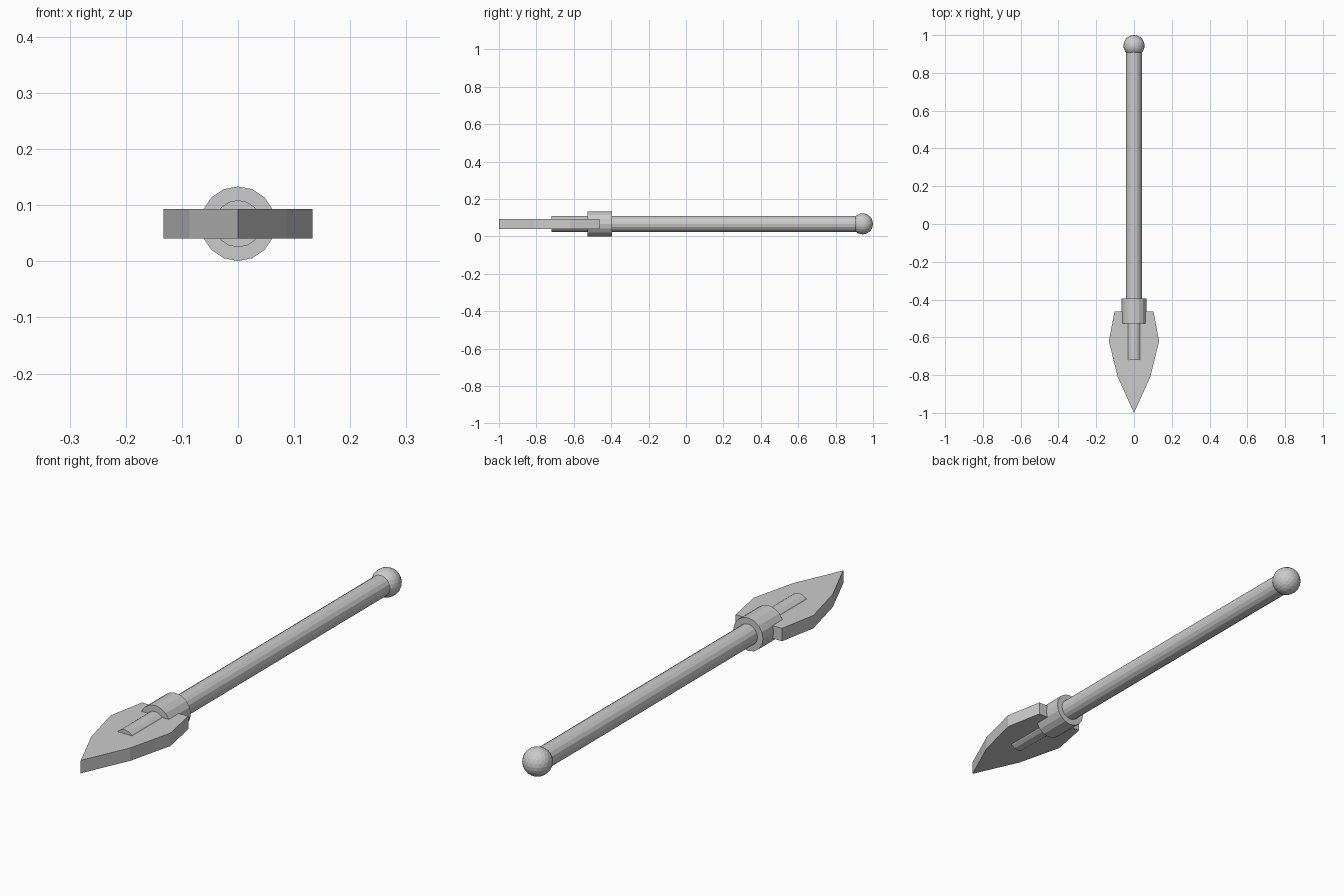
import bpy, bmesh, math

if "Cube" in bpy.data.objects:
    bpy.data.objects.remove(bpy.data.objects["Cube"])

AXIS_Z = 0.067  # height of the spear's centre line

grey = bpy.data.materials.new("plain grey")
grey.diffuse_color = (0.6, 0.6, 0.6, 1)
grey.use_nodes = True
grey.node_tree.nodes["Principled BSDF"].inputs["Base Color"].default_value = grey.diffuse_color


def rod(name, radius, y0, y1):
    """16-sided flat-faced cylinder lying along y."""
    bpy.ops.mesh.primitive_cylinder_add(
        vertices=16, radius=radius, depth=y1 - y0,
        location=(0, (y0 + y1) / 2, AXIS_Z), rotation=(math.pi / 2, 0, 0))
    obj = bpy.context.object
    obj.name = name
    obj.data.materials.append(grey)


# Shaft, running on into the blade as a central ridge
rod("shaft", 0.042, -0.72, 0.94)

# Collar where blade and shaft meet
rod("collar", 0.0665, -0.527, -0.395)

# Faceted ball at the butt end
bpy.ops.mesh.primitive_ico_sphere_add(
    subdivisions=3, radius=0.056, location=(0, 0.944, AXIS_Z))
ball = bpy.context.object
ball.name = "butt_ball"
ball.data.materials.append(grey)

# Leaf-shaped blade: mirrored half outline, extruded upwards
half = [(0.086, -0.81), (0.133, -0.62), (0.103, -0.463)]
outline = [(0, -1.0)] + half + [(-x, y) for x, y in reversed(half)]
thickness = 0.052
bm = bmesh.new()
base = bm.faces.new([bm.verts.new((x, y, AXIS_Z - thickness / 2)) for x, y in outline])
top = bmesh.ops.extrude_face_region(bm, geom=[base])["geom"]
bmesh.ops.translate(bm, vec=(0, 0, thickness),
                    verts=[v for v in top if isinstance(v, bmesh.types.BMVert)])
bmesh.ops.recalc_face_normals(bm, faces=bm.faces)
mesh = bpy.data.meshes.new("blade")
bm.to_mesh(mesh)
bm.free()
mesh.materials.append(grey)
bpy.context.collection.objects.link(bpy.data.objects.new("blade", mesh))
